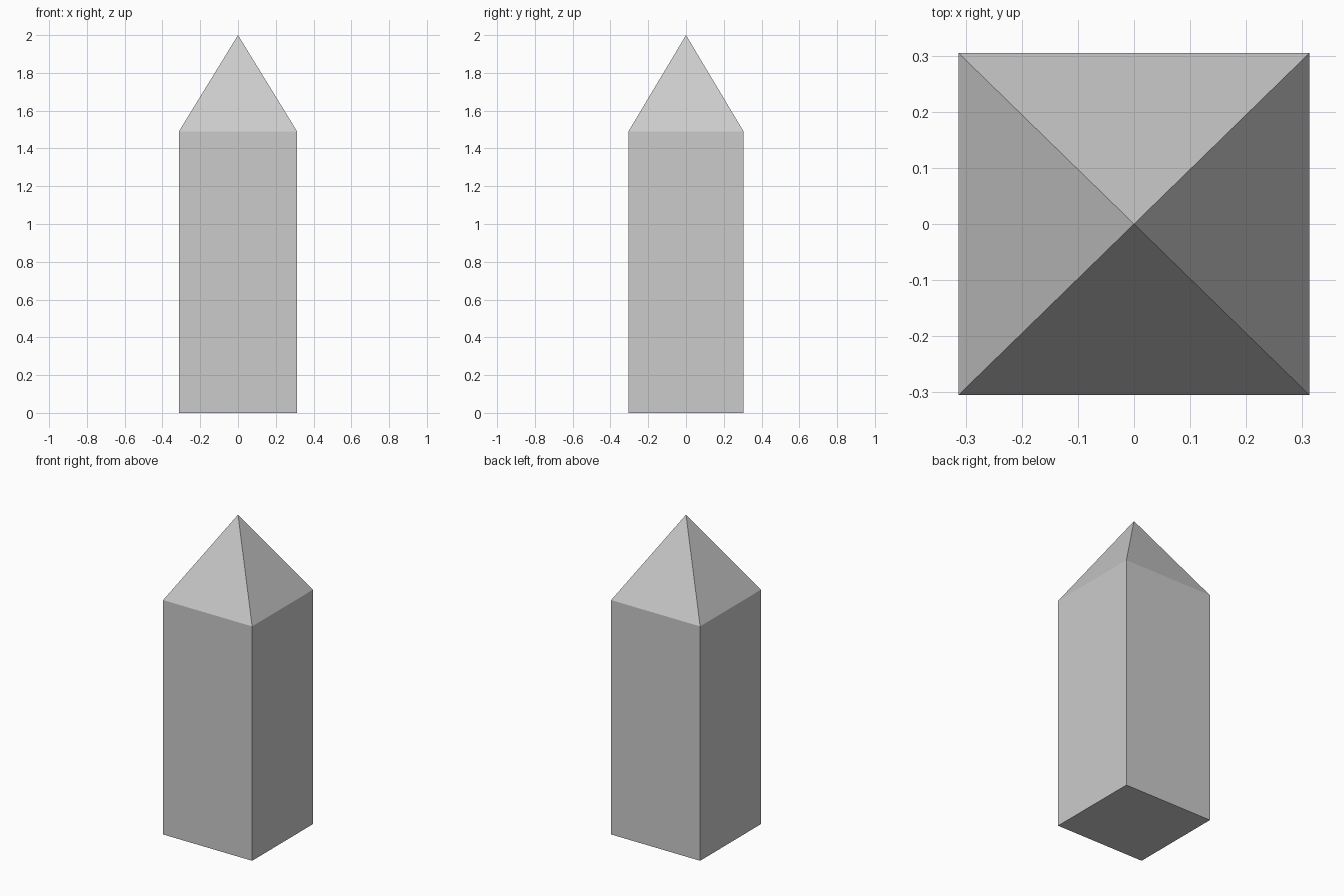
import bpy, bmesh

if "Cube" in bpy.data.objects:
    bpy.data.objects.remove(bpy.data.objects["Cube"])

HX, HY = 0.313, 0.305      # half width, half depth
SHOULDER, TIP = 1.49, 2.0  # top of shaft, apex height

bm = bmesh.new()

# Square shaft base, extruded upward
corners = [(-HX, -HY), (HX, -HY), (HX, HY), (-HX, HY)]
base = bm.faces.new([bm.verts.new((x, y, 0)) for x, y in corners])
top = bmesh.ops.extrude_face_region(bm, geom=[base], use_keep_orig=True)["geom"]
for v in (g for g in top if isinstance(g, bmesh.types.BMVert)):
    v.co.z = SHOULDER

# Pyramid point: poke the top face and raise its centre
cap = [g for g in top if isinstance(g, bmesh.types.BMFace)]
apex = bmesh.ops.poke(bm, faces=cap)["verts"][0]
apex.co = (0, 0, TIP)

bmesh.ops.recalc_face_normals(bm, faces=bm.faces)
mesh = bpy.data.meshes.new("pointed_pillar")
bm.to_mesh(mesh)
bm.free()
bpy.context.collection.objects.link(bpy.data.objects.new("pointed_pillar", mesh))
